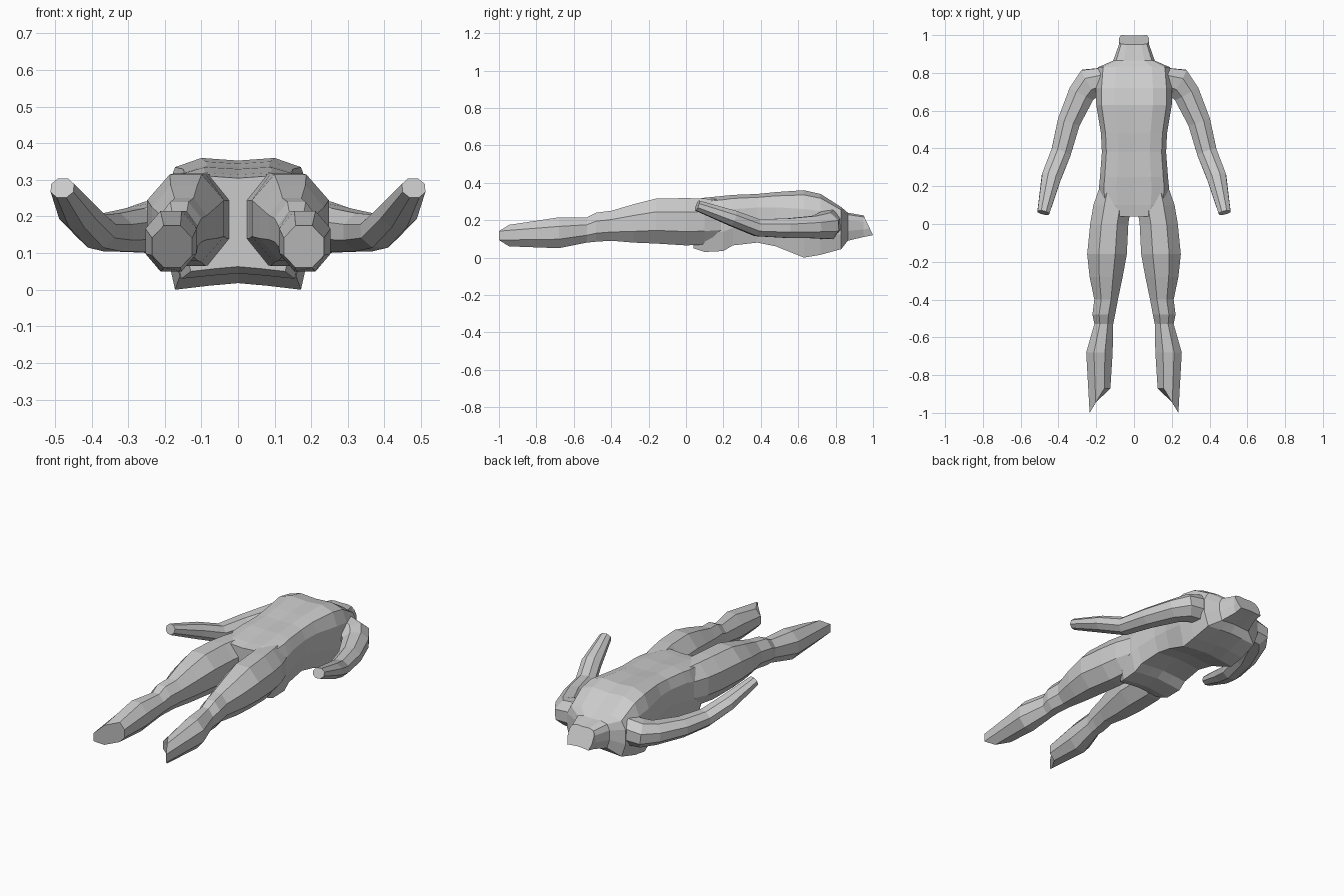
import bpy, bmesh, math
from mathutils import Vector

cube = bpy.data.objects.get("Cube")
if cube:
    bpy.data.objects.remove(cube)

GREY = (0.6, 0.6, 0.6)
mat = bpy.data.materials.new("plain grey")
mat.use_nodes = True
mat.diffuse_color = (*GREY, 1)
mat.node_tree.nodes["Principled BSDF"].inputs["Base Color"].default_value = (*GREY, 1)


def loft(name, rings, side=1):
    """Skin a list of equal-length point rings, cap both ends; side=-1 mirrors in x."""
    bm = bmesh.new()
    loops = [[bm.verts.new((p.x * side, p.y, p.z)) for p in ring] for ring in rings]
    n = len(loops[0])
    for a, b in zip(loops, loops[1:]):
        for i in range(n):
            j = (i + 1) % n
            bm.faces.new((a[i], a[j], b[j], b[i]))
    bm.faces.new(loops[0])
    bm.faces.new(loops[-1])
    bmesh.ops.recalc_face_normals(bm, faces=bm.faces)
    mesh = bpy.data.meshes.new(name)
    bm.to_mesh(mesh)
    bm.free()
    mesh.materials.append(mat)
    obj = bpy.data.objects.new(name, mesh)
    bpy.context.collection.objects.link(obj)
    return obj


def octagon():
    """Flat-sided octagon reaching exactly +-1 on both axes."""
    r = 1 / math.cos(math.pi / 8)
    return [(r * math.cos(a), r * math.sin(a))
            for a in (math.pi / 8 + k * math.pi / 4 for k in range(8))]


# Torso cross-section: half profile as (width fraction, height fraction)
half = [(0, .98), (.5, 1), (.86, .93), (1, .72), (1, .35), (.86, 0), (.4, .03)]
section = half + [(0, .05)] + [(-x, z) for x, z in reversed(half[1:])]
# y, half width, bottom z, top z
torso_rows = [
    (.04, .15, .05, .31), (.1, .18, .03, .32), (.2, .185, .035, .33),
    (.25, .18, .065, .335), (.38, .17, .08, .34), (.48, .175, .06, .35),
    (.63, .2, 0, .36), (.72, .2, .015, .34), (.83, .19, .045, .27),
    (.865, .11, .09, .24),
]
torso_rings = [[Vector((w * x, y, lo + (hi - lo) * z)) for x, z in section]
               for y, w, lo, hi in torso_rows]

# Neck continues the torso and ends in a slanted cut
for y, slant, w, lo, hi in [(.95, 0, .08, .11, .225), (1, .05, .08, .12, .225)]:
    torso_rings.append([Vector((w * x, y - slant * z, lo + (hi - lo) * z)) for x, z in section])
body = loft("body", torso_rings)

# Legs: y, inner x, outer x, bottom z, top z, slant of the ring towards the inner side
leg_rows = [
    (.2, .03, .18, .08, .31, 0), (.1, .015, .215, .07, .315, 0),
    (0, .03, .232, .065, .318, 0), (-.16, .038, .248, .075, .315, 0),
    (-.28, .06, .235, .08, .285, 0), (-.4, .085, .21, .09, .25, 0),
    (-.48, .1, .22, .085, .24, 0), (-.53, .11, .21, .08, .215, 0),
    (-.68, .113, .253, .05, .215, 0), (-1, .125, .235, .06, .175, .13),
]
leg_rings = []
for y, x0, x1, lo, hi, slant in leg_rows:
    leg_rings.append([Vector(((x0 + x1) / 2 + u * (x1 - x0) / 2,
                              y + slant * min(1, (1 - u) / 1.4),
                              (lo + hi) / 2 + v * (hi - lo) / 2)) for u, v in octagon()])

# Arms: centre x, y, z, half width, half height, placed square to the path
arm_rows = [
    (.14, .77, .18, .06, .08), (.235, .745, .17, .082, .07),
    (.278, .69, .163, .07, .06), (.345, .54, .157, .06, .052),
    (.386, .38, .16, .053, .046), (.437, .25, .21, .052, .042),
    (.48, .06, .278, .032, .028),
]
arm_rings = []
for i, (x, y, z, w, h) in enumerate(arm_rows):
    before, after = arm_rows[max(i - 1, 0)], arm_rows[min(i + 1, len(arm_rows) - 1)]
    along = (Vector(after[:3]) - Vector(before[:3])).normalized()
    across = along.cross(Vector((0, 0, 1))).normalized()
    up = across.cross(along)
    arm_rings.append([Vector((x, y, z)) + across * u * w + up * v * h for u, v in octagon()])

# Weld the limbs to the torso into one clean skin
for label, side in (("left", 1), ("right", -1)):
    for part, rings in (("leg", leg_rings), ("arm", arm_rings)):
        limb = loft(label + "_" + part, rings, side)
        mod = body.modifiers.new("join_" + limb.name, "BOOLEAN")
        mod.operation = "UNION"
        mod.solver = "EXACT"
        mod.object = limb
        bpy.context.view_layer.objects.active = body
        bpy.ops.object.modifier_apply(modifier=mod.name)
        bpy.data.objects.remove(limb)
